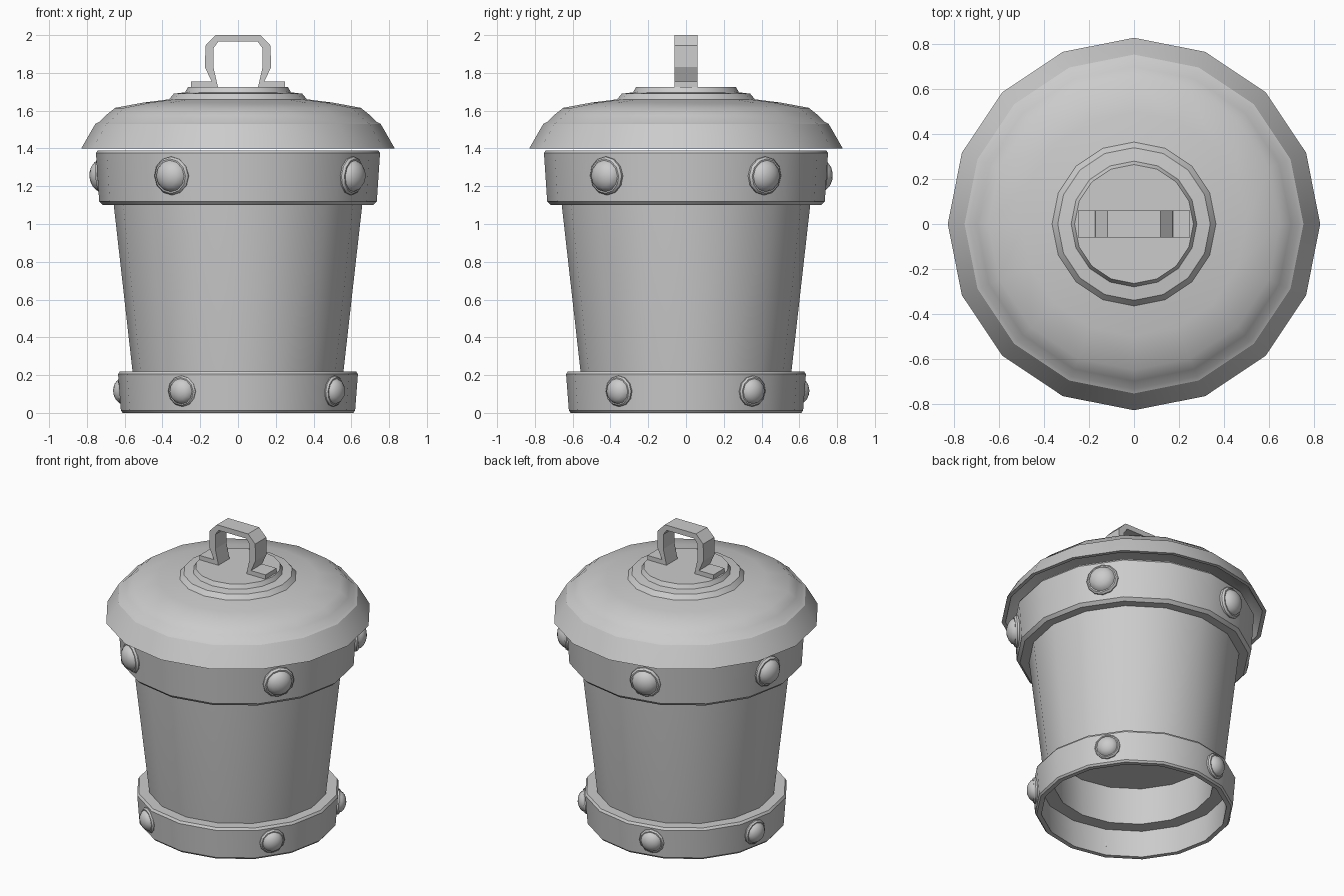
import bpy, bmesh, math
from mathutils import Matrix, Vector

if "Cube" in bpy.data.objects:
    bpy.data.objects.remove(bpy.data.objects["Cube"])

SIDES = 16


def finish(bm, name, smooth=True):
    bmesh.ops.remove_doubles(bm, verts=bm.verts, dist=0.0005)
    bmesh.ops.recalc_face_normals(bm, faces=bm.faces)
    me = bpy.data.meshes.new(name)
    bm.to_mesh(me)
    bm.free()
    ob = bpy.data.objects.new(name, me)
    bpy.context.collection.objects.link(ob)
    if smooth:
        bpy.ops.object.select_all(action='DESELECT')
        ob.select_set(True)
        bpy.context.view_layer.objects.active = ob
        bpy.ops.object.shade_smooth_by_angle(angle=math.radians(32))
    return ob


def lathe(name, profile, sides=SIDES, closed=False):
    """Revolve (radius, height) points around z."""
    bm = bmesh.new()
    rings = [[bm.verts.new((r * math.cos(2 * math.pi * i / sides),
                            r * math.sin(2 * math.pi * i / sides), z))
              for i in range(sides)] for r, z in profile]
    pairs = list(zip(rings, rings[1:]))
    if closed:
        pairs.append((rings[-1], rings[0]))
    for a, b in pairs:
        for i in range(sides):
            j = (i + 1) % sides
            bm.faces.new((a[i], a[j], b[j], b[i]))
    return finish(bm, name)


# Tapered bucket with raised floor and hollow inside
lathe("body", [(0, 0.45), (0.51, 0.45), (0.50, 0.19), (0.555, 0.19), (0.66, 1.12),
               (0.67, 1.38), (0.63, 1.38), (0.54, 0.48), (0, 0.48)])

# Metal bands around foot and rim
lathe("foot_band", [(0.61, 0), (0.62, 0.012), (0.635, 0.205), (0.625, 0.22),
                    (0.55, 0.22), (0.55, 0.19), (0.59, 0.19), (0.58, 0.0)], closed=True)
lathe("rim_band", [(0.655, 1.10), (0.715, 1.10), (0.735, 1.12), (0.752, 1.375),
                   (0.742, 1.39), (0.63, 1.39), (0.63, 1.36)], closed=True)

# Domed lid with flared brim and stepped centre
lathe("lid", [(0, 1.725), (0.265, 1.725), (0.28, 1.697), (0.34, 1.69), (0.365, 1.66),
              (0.50, 1.643), (0.65, 1.615), (0.70, 1.575), (0.735, 1.54), (0.755, 1.53),
              (0.77, 1.505), (0.83, 1.40), (0.805, 1.40), (0.74, 1.505),
              (0.63, 1.59), (0.36, 1.635), (0, 1.65)])


# Strap handle: paired outer and inner outline, mirrored in x
outer = [(0.25, 1.755), (0.14, 1.755), (0.175, 1.83), (0.172, 1.945), (0.118, 2.0)]
inner = [(0.25, 1.72), (0.105, 1.72), (0.13, 1.83), (0.13, 1.93), (0.105, 1.965)]
outer += [(-x, z) for x, z in reversed(outer)]
inner += [(-x, z) for x, z in reversed(inner)]
bm = bmesh.new()
stations = [[bm.verts.new((p[0], y, p[1])) for p, y in
             ((o, -0.06), (o, 0.06), (i, 0.06), (i, -0.06))]
            for o, i in zip(outer, inner)]
for a, b in zip(stations, stations[1:]):
    for k in range(4):
        bm.faces.new((a[k], a[(k + 1) % 4], b[(k + 1) % 4], b[k]))
bm.faces.new(stations[0])
bm.faces.new(stations[-1])
finish(bm, "handle", smooth=False)


# Domed rivets on both bands
def rivet(name, angle, radius, z, size):
    prof = [(0, -0.45), (1, -0.45), (1, 0.05), (0.9, 0.17), (0.82, 0.17),
            (0.74, 0.33), (0.56, 0.49), (0.30, 0.60), (0, 0.64)]
    ob = lathe(name, [(r * size, h * size) for r, h in prof], sides=12)
    a = math.radians(angle)
    d = Vector((math.cos(a), math.sin(a), -0.07))
    ob.data.transform(Matrix.Translation((radius * d.x, radius * d.y, z)) @
                      d.to_track_quat('Z', 'Y').to_matrix().to_4x4())


for n, ang in enumerate((-118.5, -35, 34.5, 105, 168.5)):
    rivet(f"rim_rivet_{n + 1}", ang, 0.735, 1.255, 0.102)
    rivet(f"foot_rivet_{n + 1}", ang, 0.62, 0.115, 0.082)
